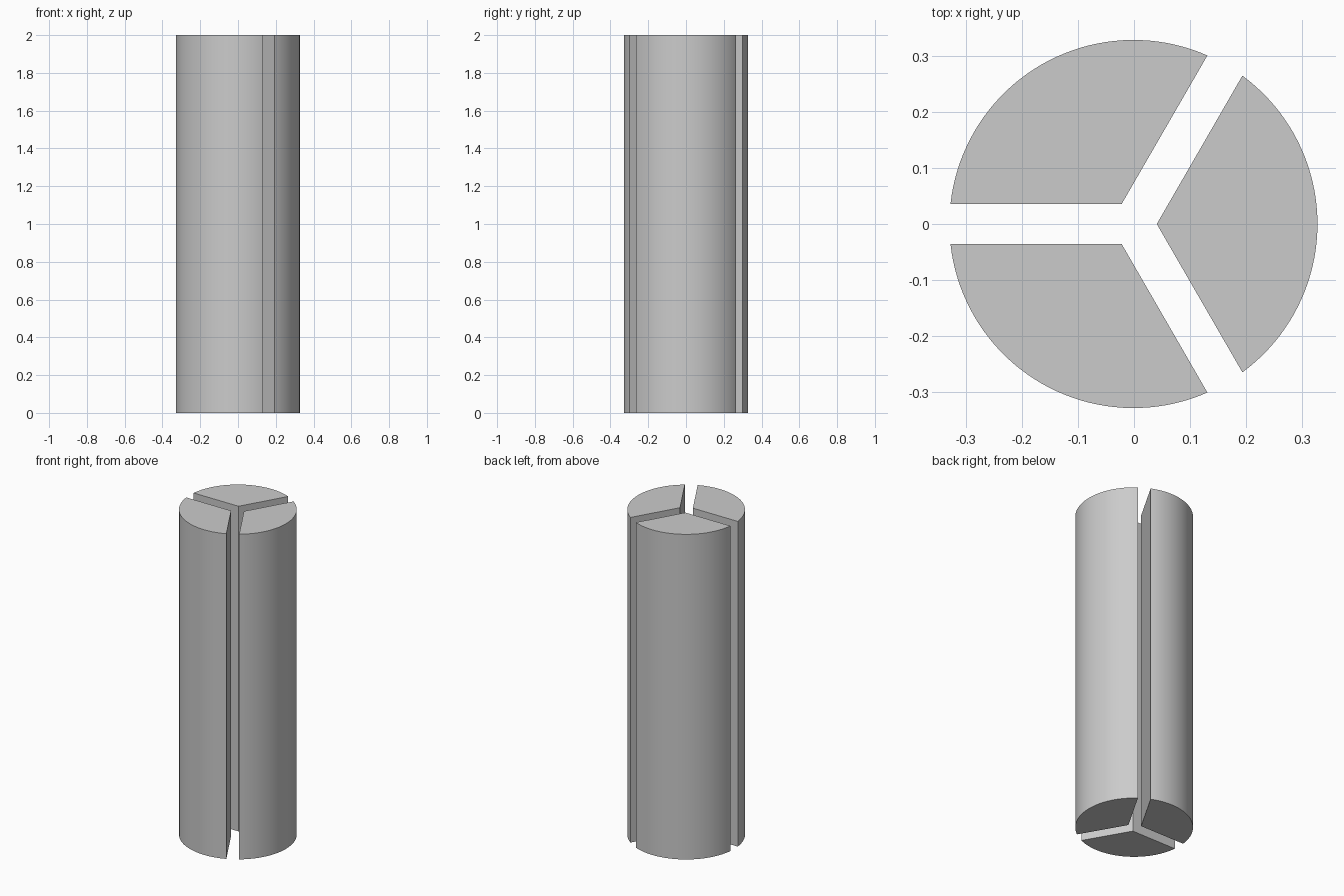
import bpy
import bmesh
from math import asin, cos, sin, pi, radians

cube = bpy.data.objects.get("Cube")
if cube:
    bpy.data.objects.remove(cube, do_unlink=True)

RADIUS, HALF_GAP, HEIGHT, STEPS = 0.328, 0.036, 2.0, 40

grey = bpy.data.materials.new("plain_grey")
grey.use_nodes = True
colour = (0.6, 0.6, 0.6, 1)
grey.diffuse_color = colour
grey.node_tree.nodes["Principled BSDF"].inputs["Base Color"].default_value = colour


def sector(name, turn):
    """Extrude a pie slice whose straight sides leave an even slot."""
    half = pi / 3 - asin(HALF_GAP / RADIUS)
    outline = [(HALF_GAP / sin(pi / 3), 0)]
    for i in range(STEPS + 1):
        a = half * (2 * i / STEPS - 1)
        outline.append((RADIUS * cos(a), RADIUS * sin(a)))
    bm = bmesh.new()
    base = bm.faces.new([bm.verts.new((x, y, 0)) for x, y in outline])
    top = bmesh.ops.extrude_face_region(bm, geom=[base], use_keep_orig=True)
    verts = [v for v in top["geom"] if isinstance(v, bmesh.types.BMVert)]
    bmesh.ops.translate(bm, verts=verts, vec=(0, 0, HEIGHT))
    bmesh.ops.recalc_face_normals(bm, faces=bm.faces)
    mesh = bpy.data.meshes.new(name)
    bm.to_mesh(mesh)
    bm.free()
    mesh.materials.append(grey)
    obj = bpy.data.objects.new(name, mesh)
    obj.rotation_euler.z = turn
    obj.location.x = -0.001
    bpy.context.collection.objects.link(obj)
    return obj


# Three equal column sectors around the axis
sectors = [sector("left_sector", 0),
           sector("back_right_sector", radians(120)),
           sector("front_right_sector", radians(240))]

# Smooth curved walls, crisp edges
bpy.ops.object.select_all(action='DESELECT')
for obj in sectors:
    obj.select_set(True)
bpy.context.view_layer.objects.active = sectors[0]
bpy.ops.object.shade_smooth_by_angle(angle=radians(30))
